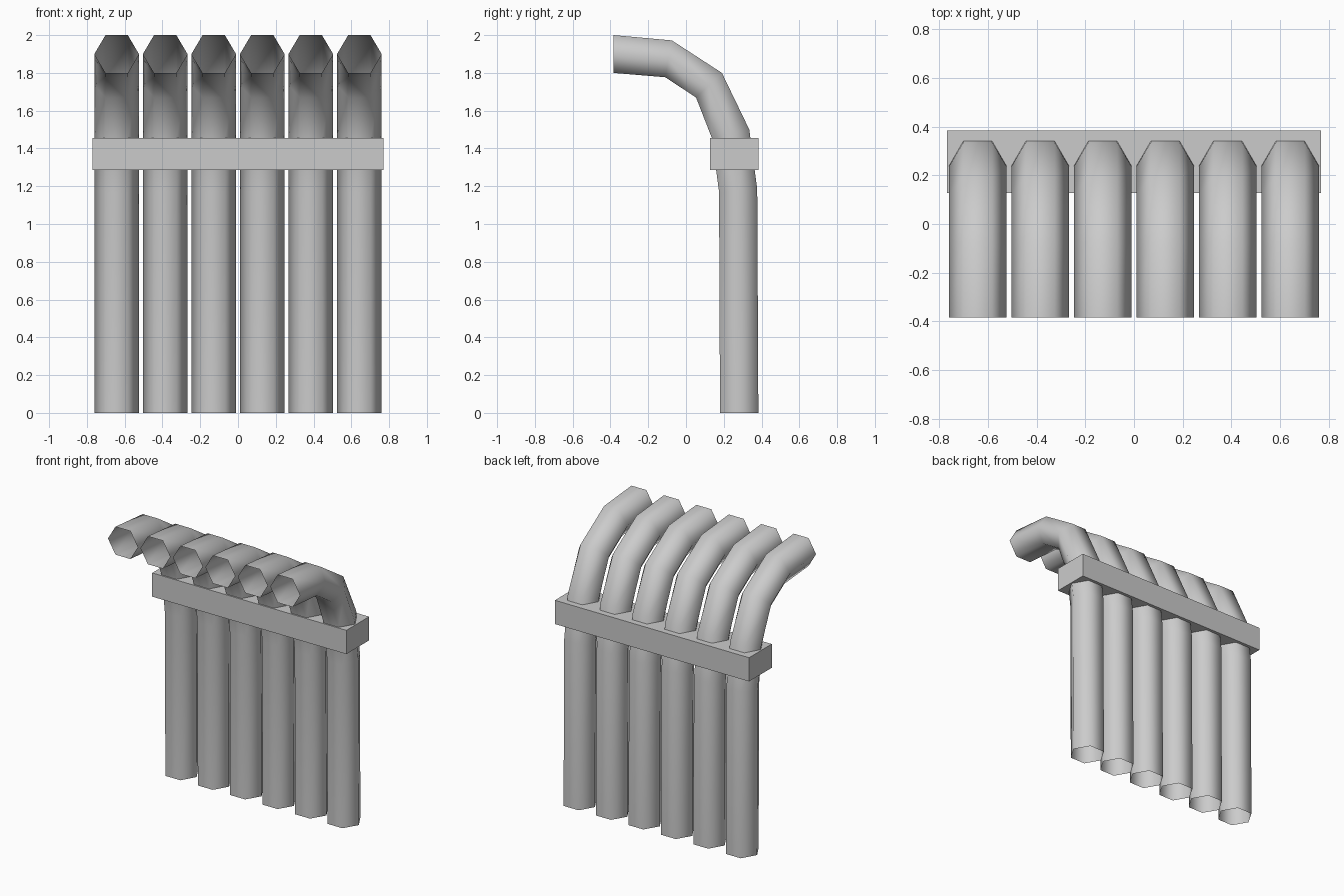
import bpy
import bmesh
import math
from mathutils import Vector

default = bpy.data.objects.get("Cube")
if default:
    bpy.data.objects.remove(default, do_unlink=True)

# One plain grey for everything
grey = bpy.data.materials.new("light_grey")
grey.use_nodes = True
COLOUR = (0.6, 0.6, 0.6, 1)
grey.diffuse_color = COLOUR
grey.node_tree.nodes["Principled BSDF"].inputs["Base Color"].default_value = COLOUR

PIPES, SPACING, RADIUS, SIDES = 6, 0.257, 0.118, 6

# Bend profile: inner and outer (y, z) points of each hexagonal ring
RINGS = [
    ((0.18, 0.0), (0.383, 0.0)),
    ((0.175, 1.17), (0.377, 1.185)),
    ((0.137, 1.455), (0.335, 1.50)),
    ((0.053, 1.67), (0.19, 1.80)),
    ((-0.11, 1.777), (-0.075, 1.972)),
    ((-0.385, 1.80), (-0.385, 2.0)),
]


def finish(bm, name, smooth):
    bmesh.ops.recalc_face_normals(bm, faces=bm.faces)
    for face in bm.faces:
        face.smooth = smooth
    mesh = bpy.data.meshes.new(name)
    bm.to_mesh(mesh)
    bm.free()
    mesh.materials.append(grey)
    obj = bpy.data.objects.new(name, mesh)
    bpy.context.collection.objects.link(obj)
    return obj


def make_pipe(name, x):
    """Open hexagonal tube swept through the bend rings."""
    bm = bmesh.new()
    loops = []
    for inner, outer in RINGS:
        a, b = Vector((x, *inner)), Vector((x, *outer))
        centre, half = (a + b) / 2, (b - a) / 2
        loop = []
        for i in range(SIDES):
            t = math.tau * i / SIDES
            across = Vector((RADIUS * math.cos(t), 0, 0))
            lift = half * math.sin(t) / math.sin(math.pi / 3)
            loop.append(bm.verts.new(centre + across + lift))
        loops.append(loop)
    for low, high in zip(loops, loops[1:]):
        for i in range(SIDES):
            j = (i + 1) % SIDES
            bm.faces.new((low[i], low[j], high[j], high[i]))
    return finish(bm, name, True)


# Row of bent pipes
for n in range(PIPES):
    make_pipe(f"bent_pipe_{n + 1}", (n - (PIPES - 1) / 2) * SPACING)

# Clamp bar holding the pipes together
bm = bmesh.new()
bmesh.ops.create_cube(bm, size=1)
bmesh.ops.scale(bm, vec=(1.538, 0.257, 0.17), verts=bm.verts)
bmesh.ops.translate(bm, vec=(0, 0.2565, 1.37), verts=bm.verts)
finish(bm, "clamp_bar", False)
